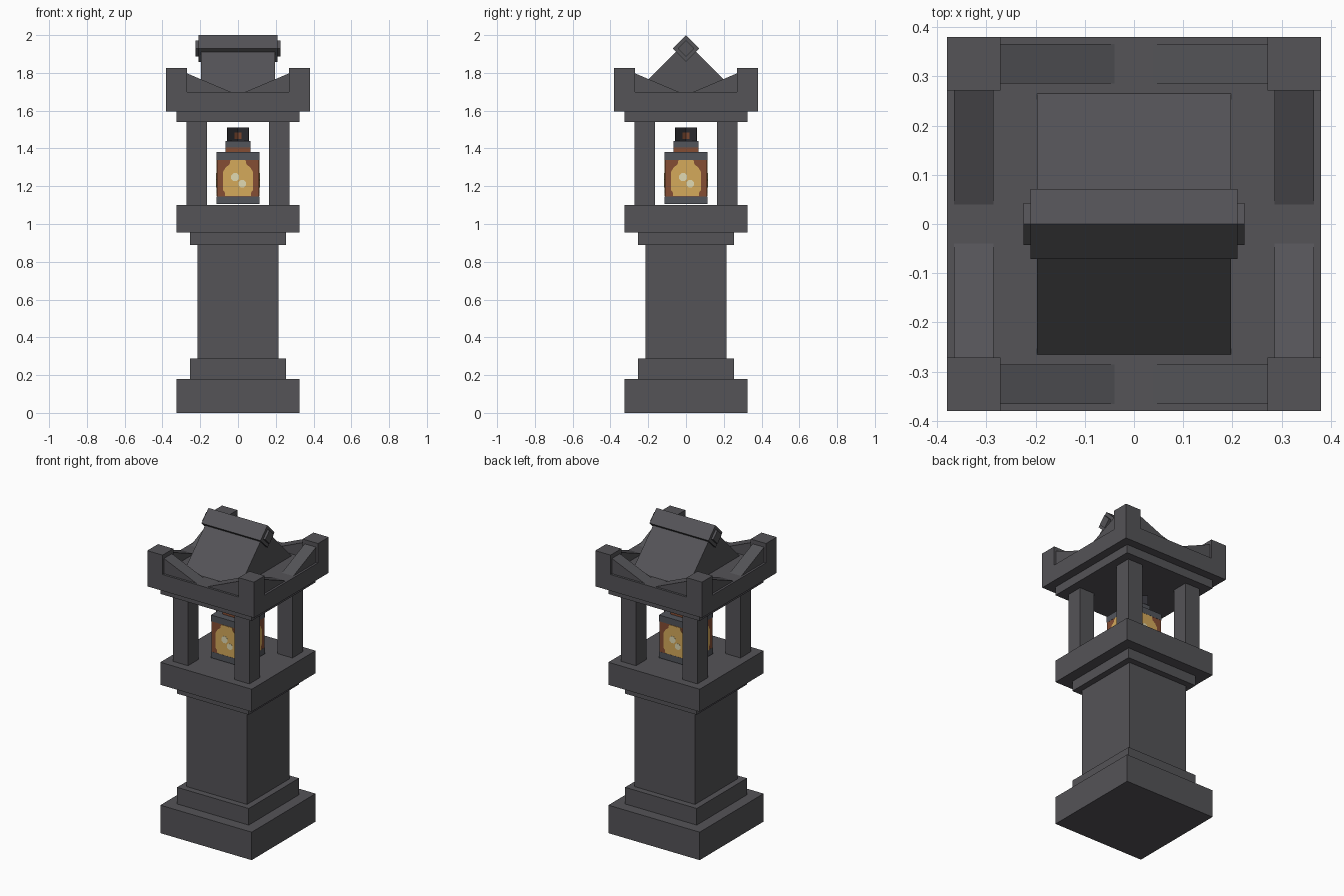
import bpy, math
from mathutils import Matrix, Vector

if "Cube" in bpy.data.objects:
    bpy.data.objects.remove(bpy.data.objects["Cube"])


def material(name, rgb):
    m = bpy.data.materials.new(name)
    m.diffuse_color = (*rgb, 1)
    m.use_nodes = True
    m.node_tree.nodes["Principled BSDF"].inputs["Base Color"].default_value = m.diffuse_color
    return m


STONE = material("dark stone", (0.089, 0.087, 0.096))
METAL = material("lantern iron", (0.085, 0.090, 0.105))
DARK = material("dark chain", (0.028, 0.028, 0.034))
BROWN = material("rust brown", (0.235, 0.075, 0.034))
GLOW = material("amber glow", (0.66, 0.40, 0.105))
CREAM = material("pale flame", (0.75, 0.70, 0.45))


def prism(name, pts, y0, y1, mat, turn=0.0):
    """Extrude an (x, z) outline from y0 to y1, then turn it about the z axis."""
    n = len(pts)
    verts = [Vector((x, y, z)) for y in (y0, y1) for x, z in pts]
    rot = Matrix.Rotation(turn, 3, 'Z')
    faces = [tuple(range(n)), tuple(range(2 * n - 1, n - 1, -1))]
    faces += [(i, i + n, (i + 1) % n + n, (i + 1) % n) for i in range(n)]
    me = bpy.data.meshes.new(name)
    me.from_pydata([rot @ v for v in verts], [], faces)
    me.materials.append(mat)
    ob = bpy.data.objects.new(name, me)
    bpy.context.collection.objects.link(ob)
    return ob


def block(name, x0, x1, y0, y1, z0, z1, mat, turn=0.0):
    return prism(name, [(x0, z0), (x1, z0), (x1, z1), (x0, z1)], y0, y1, mat, turn)


def slab(name, half, z0, z1, mat=STONE):
    return block(name, -half, half, -half, half, z0, z1, mat)


# Pedestal and roof base, stacked square slabs
slab("foot", 0.325, 0, 0.18)
slab("foot_step", 0.255, 0.18, 0.287)
slab("shaft", 0.215, 0.287, 0.89)
slab("shaft_collar", 0.255, 0.89, 0.955)
slab("platform", 0.325, 0.955, 1.10)
slab("ceiling_plate", 0.325, 1.54, 1.595)
slab("roof_base", 0.38, 1.595, 1.70)

QUARTER = math.pi / 2
for k in range(4):
    a = k * QUARTER
    # Corner posts and raised roof corners
    block("post", -0.272, -0.165, -0.272, -0.165, 1.10, 1.54, STONE, a)
    block("roof_corner", -0.38, -0.271, -0.38, -0.271, 1.70, 1.825, STONE, a)
    # Sloping eaves beside each corner
    for s in (-1, 1):
        prism("eave_slope", [(s * 0.271, 1.69), (s * 0.271, 1.798), (s * 0.04, 1.70), (s * 0.04, 1.69)],
              -0.366, -0.285, STONE, a)

# Gable roof, ridge beam and ridge ends (profiles turned to run along x)
prism("gable_roof", [(-0.28, 1.685), (0.28, 1.685), (0, 1.965)], -0.197, 0.197, STONE, QUARTER)


def diamond(r, z):
    return [(-r, z), (0, z - r), (r, z), (0, z + r)]


prism("ridge_beam", diamond(0.071, 1.929), -0.21, 0.21, STONE, QUARTER)
prism("ridge_end", diamond(0.043, 1.929), -0.225, 0.225, STONE, QUARTER)

# Lantern body
slab("lantern_bottom", 0.113, 1.105, 1.145, METAL)
slab("lantern_body", 0.112, 1.145, 1.34, BROWN)
slab("lantern_lid", 0.113, 1.34, 1.38, METAL)
slab("lantern_neck", 0.065, 1.38, 1.405, BROWN)
slab("lantern_cap", 0.066, 1.405, 1.44, METAL)

# Crossed handle plates with a rusty spot
for k in range(2):
    a = QUARTER * (k + 0.5)
    block("lantern_handle", -0.081, 0.081, -0.002, 0.002, 1.44, 1.51, DARK, a)
    block("handle_rust", -0.03, 0.03, -0.004, 0.004, 1.45, 1.485, BROWN, a)

# Glowing windows with flame spots on all four sides
right = [(0.068, 1.147), (0.068, 1.165), (0.08, 1.18), (0.08, 1.275),
         (0.065, 1.30), (0.045, 1.315), (0.04, 1.338)]
window = right + [(-x, z) for x, z in reversed(right)]


def spot(cx, cz, r):
    return [(cx + r * math.cos(t * math.pi / 4 + 0.39), cz + r * math.sin(t * math.pi / 4 + 0.39)) for t in range(8)]


for k in range(4):
    a = k * QUARTER
    prism("lantern_window", window, -0.115, -0.111, GLOW, a)
    prism("flame_spot", spot(-0.015, 1.248, 0.023), -0.117, -0.114, CREAM, a)
    prism("flame_spot", spot(0.022, 1.213, 0.021), -0.117, -0.114, CREAM, a)

# Consistent outward normals
import bmesh
for ob in bpy.data.objects:
    bm = bmesh.new()
    bm.from_mesh(ob.data)
    bmesh.ops.recalc_face_normals(bm, faces=bm.faces)
    bm.to_mesh(ob.data)
    bm.free()
